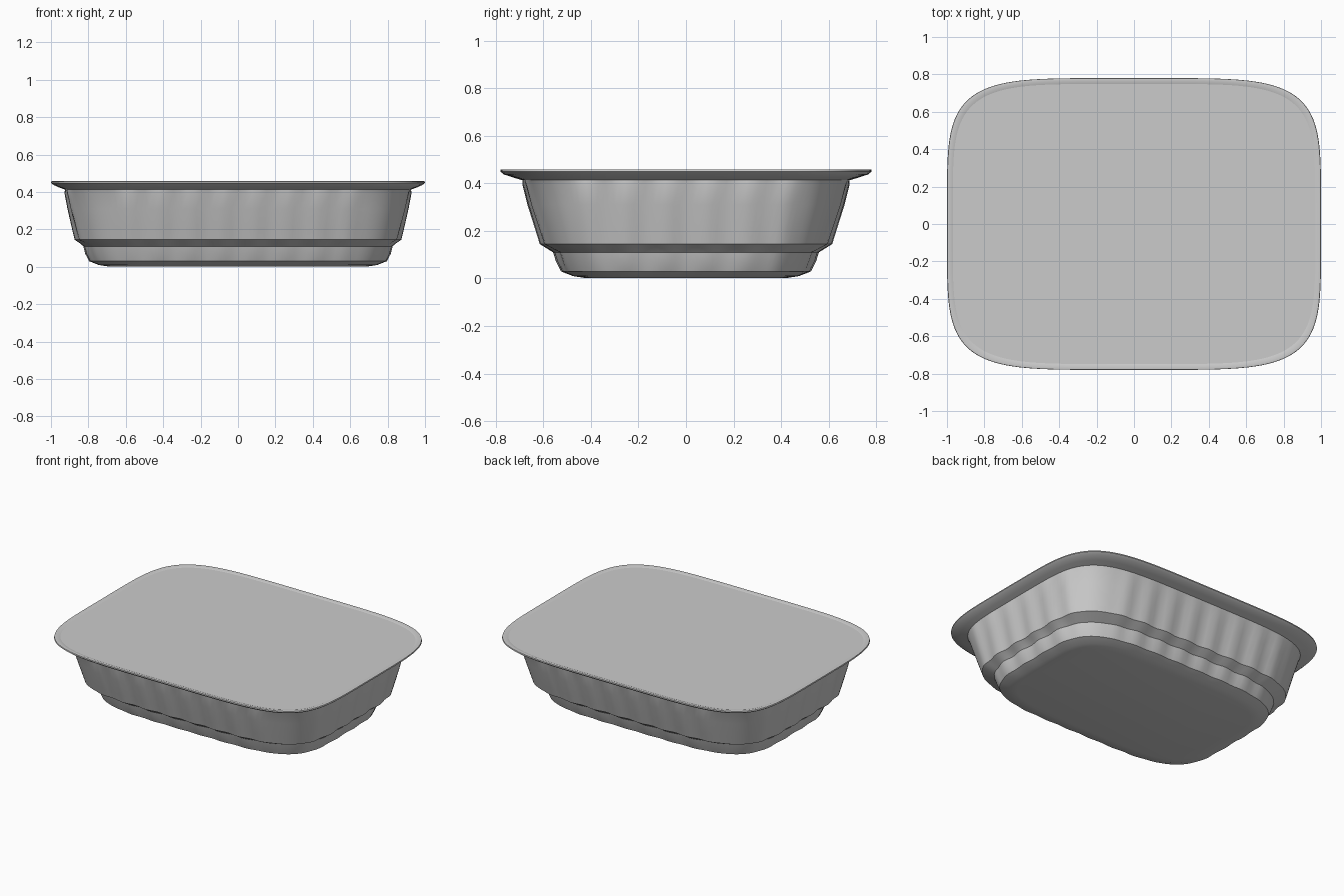
import bpy, bmesh, math

if "Cube" in bpy.data.objects:
    bpy.data.objects.remove(bpy.data.objects["Cube"])

PER_SIDE = 48
RIB_PITCH = 0.17


def outline(a, b, z, n=5.0, rib=0.0):
    """Rounded-rectangle loop, optionally with soft ribs on the straight sides."""
    square = []
    for k in range(PER_SIDE):
        t = -1 + 2 * k / PER_SIDE
        square.append((t, -1))
    for _ in range(3):
        square += [(-v, u) for u, v in square[-PER_SIDE:]]
    pts = []
    for u, v in square:
        s = (abs(u) ** n + abs(v) ** n) ** (-1 / n)
        x, y = a * u * s, b * v * s
        along = x if abs(v) >= abs(u) else y
        t = min(abs(u), abs(v))
        fade = max(0.0, min(1.0, (0.85 - t) / 0.2))
        d = rib * fade * (math.cos(2 * math.pi * along / RIB_PITCH) - 1)
        if abs(v) >= abs(u):
            y += math.copysign(d, v)
        else:
            x += math.copysign(d, u)
        pts.append((x, y, z))
    return pts


def loft(name, loops, cap_start=True, cap_end=True, angle=35):
    bm = bmesh.new()
    rings = [[bm.verts.new(p) for p in loop] for loop in loops]
    count = len(rings[0])
    for lo, hi in zip(rings, rings[1:]):
        for i in range(count):
            j = (i + 1) % count
            bm.faces.new((lo[i], lo[j], hi[j], hi[i]))
    if cap_start:
        bm.faces.new(rings[0][::-1])
    if cap_end:
        bm.faces.new(rings[-1])
    mesh = bpy.data.meshes.new(name)
    bm.to_mesh(mesh)
    bm.free()
    ob = bpy.data.objects.new(name, mesh)
    bpy.context.collection.objects.link(ob)
    bpy.ops.object.select_all(action='DESELECT')
    ob.select_set(True)
    bpy.context.view_layer.objects.active = ob
    bpy.ops.object.shade_smooth_by_angle(angle=math.radians(angle))
    return ob


# Tray: stepped foot, ribbed wall and flared rim (half x, half y, z, corner, rib)
tray_profile = [
    (0.70, 0.43, 0.003, 4.5, 0.0),
    (0.745, 0.475, 0.01, 4.5, 0.0),
    (0.79, 0.52, 0.03, 4.5, 0.003),
    (0.805, 0.535, 0.07, 4.5, 0.006),
    (0.815, 0.548, 0.11, 4.5, 0.006),
    (0.835, 0.575, 0.127, 4.8, 0.006),
    (0.862, 0.603, 0.145, 5.0, 0.006),
    (0.875, 0.62, 0.20, 5.0, 0.006),
    (0.90, 0.655, 0.31, 5.0, 0.006),
    (0.92, 0.68, 0.395, 5.0, 0.004),
    (0.925, 0.688, 0.413, 5.0, 0.0),
    (0.955, 0.725, 0.424, 5.0, 0.0),
    (0.985, 0.765, 0.437, 5.0, 0.0),
    (1.0, 0.78, 0.449, 5.0, 0.0),
    (0.998, 0.779, 0.457, 5.0, 0.0),
    (0.985, 0.766, 0.459, 5.0, 0.0),
    (0.966, 0.746, 0.452, 5.0, 0.0),
]
loft("tray", [outline(*p) for p in tray_profile], cap_end=False)

# Flat lid sheet crimped inside the rim
loft("lid", [outline(0.97, 0.75, 0.445), outline(0.97, 0.75, 0.453)])
